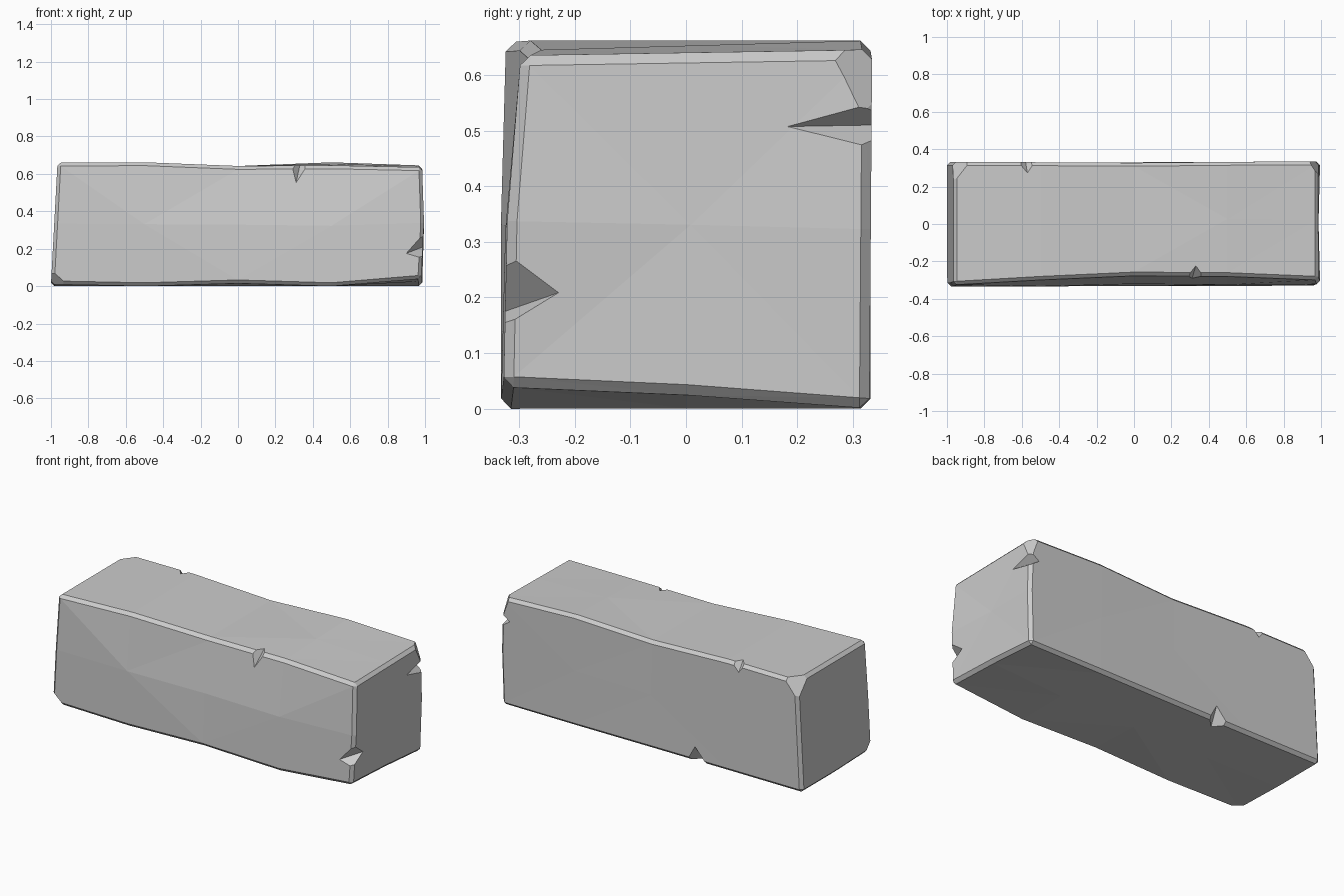
import bpy, bmesh
from mathutils import Vector

if "Cube" in bpy.data.objects:
    bpy.data.objects.remove(bpy.data.objects["Cube"])

# Cross-section stations of the worn stone block; each corner is (x, y, z)
# order: front bottom, front top, back top, back bottom
stations = [
    [(-1.0, -.333, .01), (-.965, -.325, .66), (-.965, .332, .66), (-1.0, .332, .0)],
    [(-.5, -.333, .0), (-.5, -.298, .662), (-.5, .33, .662), (-.5, .33, .0)],
    [(0, -.333, .015), (0, -.275, .642), (0, .327, .642), (0, .33, .0)],
    [(.5, -.333, .0), (.5, -.278, .645), (.5, .332, .662), (.5, .332, .0)],
    [(.98, -.328, .04), (.985, -.298, .635), (.985, .335, .645), (.985, .33, .0)],
]
# Bulge of the mid-points: front, top, back, bottom (y or z coordinate)
front_mid = [-.333, -.333, -.32, -.325, -.322]
bottom_mid = [0, 0, 0, 0, .025]

bm = bmesh.new()
rings = []
for i, st in enumerate(stations):
    c = [Vector(p) for p in st]
    mid = [(c[k] + c[(k + 1) % 4]) / 2 for k in range(4)]
    mid[0].y = front_mid[i]
    mid[3].z = bottom_mid[i]
    if i == 4:
        for m in (mid[0], mid[2]):
            m.x = .995
    rings.append([bm.verts.new(p) for k in range(4) for p in (c[k], mid[k])])
for a, b in zip(rings, rings[1:]):
    for k in range(8):
        n = (k + 1) % 8
        bm.faces.new((a[k], a[n], b[n], b[k]))
for ring in (rings[0], rings[-1]):
    hub = bm.verts.new(sum((v.co for v in ring), Vector()) / 8)
    for k in range(8):
        bm.faces.new((ring[k], ring[(k + 1) % 8], hub))
bmesh.ops.recalc_face_normals(bm, faces=bm.faces)

# Worn bevel along the twelve box edges
sharp = [bm.edges.get((a[k], b[k])) for a, b in zip(rings, rings[1:]) for k in (0, 2, 4, 6)]
sharp += [bm.edges.get((r[k], r[(k + 1) % 8])) for r in (rings[0], rings[-1]) for k in range(8)]
bmesh.ops.bevel(bm, geom=sharp, offset=.018, offset_type='OFFSET', segments=1,
                profile=.5, affect='EDGES')
bmesh.ops.triangulate(bm, faces=[f for f in bm.faces if len(f.verts) > 3])


def knock_off_corner(p, q, r, corner):
    """Slice the block through three points, dropping the named corner."""
    p, q, r, corner = map(Vector, (p, q, r, corner))
    n = (q - p).cross(r - p).normalized()
    if n.dot(corner - p) < 0:
        n.negate()
    cut = bmesh.ops.bisect_plane(bm, geom=bm.verts[:] + bm.edges[:] + bm.faces[:],
                                 plane_co=p, plane_no=n, clear_outer=True)
    edges = [e for e in cut['geom_cut'] if isinstance(e, bmesh.types.BMEdge)]
    bmesh.ops.holes_fill(bm, edges=edges, sides=0)


# Broken corners
knock_off_corner((-.965, .22, .66), (-.88, .33, .66), (-.97, .33, .55), (-1, .34, .67))
knock_off_corner((.99, .27, .61), (.94, .335, .63), (.99, .33, .5), (1, .34, .66))
knock_off_corner((-1, -.28, .03), (-.92, -.32, 0), (-.98, -.333, .07), (-1, -.34, 0))
bmesh.ops.recalc_face_normals(bm, faces=bm.faces)

mesh = bpy.data.meshes.new("stone_block")
bm.to_mesh(mesh)
bm.free()
block = bpy.data.objects.new("stone_block", mesh)
bpy.context.collection.objects.link(block)


def notch(a, b, c, d):
    """V-shaped chip: a, b lie on the edge, c and d on the two adjoining faces."""
    pts = [Vector(p) for p in (a, b, c, d)]
    m = (pts[2] + pts[3]) / 2
    nb = bmesh.new()
    vs = [nb.verts.new(m + (p - m) * 1.4) for p in pts]
    for t in ((0, 1, 2), (0, 1, 3), (0, 2, 3), (1, 2, 3)):
        nb.faces.new([vs[k] for k in t])
    bmesh.ops.recalc_face_normals(nb, faces=nb.faces)
    if nb.calc_volume(signed=True) < 0:
        bmesh.ops.reverse_faces(nb, faces=nb.faces)
    me = bpy.data.meshes.new("chip_cutter")
    nb.to_mesh(me)
    nb.free()
    cutter = bpy.data.objects.new("chip_cutter", me)
    bpy.context.collection.objects.link(cutter)
    cutter.hide_render = True
    mod = block.modifiers.new("chip", 'BOOLEAN')
    mod.operation, mod.solver, mod.object = 'DIFFERENCE', 'EXACT', cutter
    bpy.context.view_layer.objects.active = block
    bpy.ops.object.modifier_apply(modifier=mod.name)
    bpy.data.objects.remove(cutter)


# Chips along the edges
notch((.28, -.285, .65), (.38, -.285, .65), (.33, -.225, .643), (.31, -.292, .55))  # front top
notch((.985, -.322, .27), (.985, -.325, .15), (.99, -.225, .21), (.9, -.325, .175))  # front right
notch((.99, .335, .55), (.99, .335, .47), (.992, .165, .507), (.93, .334, .51))      # back right
notch((-.62, .332, .663), (-.53, .332, .663), (-.57, .275, .66), (-.58, .332, .61))  # back top
notch((-.37, .331, 0), (-.24, .331, 0), (-.31, .26, 0), (-.29, .33, .09))            # back bottom
